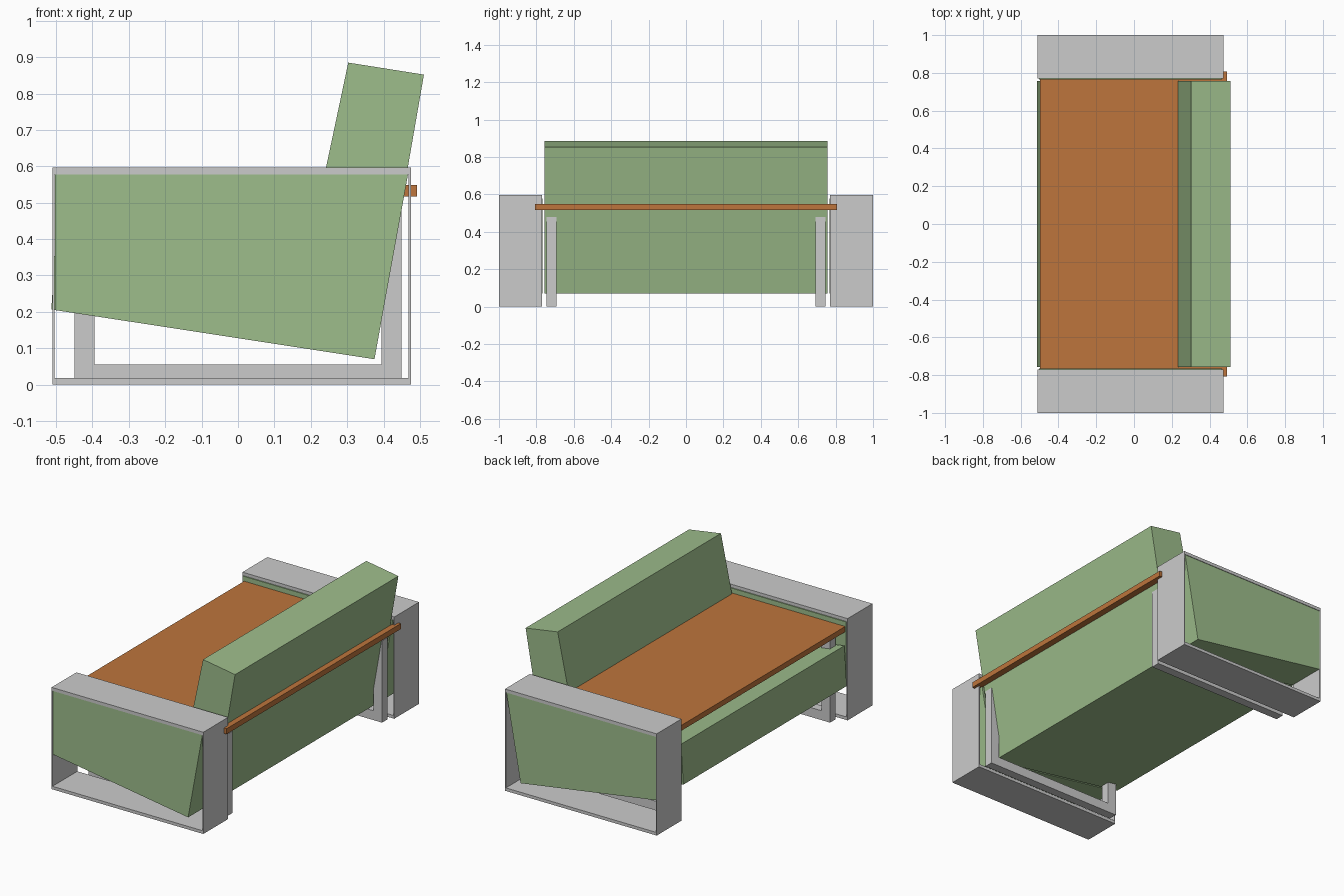
import bpy
import bmesh

if "Cube" in bpy.data.objects:
    bpy.data.objects.remove(bpy.data.objects["Cube"])


def material(name, rgb):
    m = bpy.data.materials.new(name)
    m.diffuse_color = (*rgb, 1.0)
    m.use_nodes = True
    m.node_tree.nodes["Principled BSDF"].inputs["Base Color"].default_value = m.diffuse_color
    return m


GREY = material("light grey", (0.60, 0.60, 0.60))
GREEN = material("sage green", (0.34, 0.51, 0.26))
ORANGE = material("orange wood", (0.51, 0.178, 0.045))


def finish(name, bm, mat):
    bmesh.ops.recalc_face_normals(bm, faces=bm.faces[:])
    me = bpy.data.meshes.new(name)
    bm.to_mesh(me)
    bm.free()
    me.materials.append(mat)
    ob = bpy.data.objects.new(name, me)
    bpy.context.collection.objects.link(ob)
    return ob


def prism(name, profile, y0, y1, mat):
    """Extrude an x-z profile from y0 to y1."""
    bm = bmesh.new()
    face = bm.faces.new([bm.verts.new((x, y0, z)) for x, z in profile])
    new = bmesh.ops.extrude_face_region(bm, geom=[face])["geom"]
    bmesh.ops.translate(bm, vec=(0, y1 - y0, 0),
                        verts=[g for g in new if isinstance(g, bmesh.types.BMVert)])
    return finish(name, bm, mat)


def rect(x0, x1, z0, z1):
    return [(x0, z0), (x1, z0), (x1, z1), (x0, z1)]


def ring(name, outer, inner, y0, y1, mat):
    """Rectangular x-z frame, open along y."""
    bm = bmesh.new()
    loops = [[bm.verts.new((x, y, z)) for x, z in prof]
             for prof, y in ((outer, y0), (outer, y1), (inner, y1), (inner, y0))]
    for a, b in zip(loops, loops[1:] + loops[:1]):
        for i in range(4):
            j = (i + 1) % 4
            bm.faces.new((a[i], a[j], b[j], b[i]))
    return finish(name, bm, mat)


# Arms, arm panels and inner leg frames on both sides
for side, s in (("front", -1), ("back", 1)):
    ring(side + "_arm_frame", rect(-0.51, 0.475, 0, 0.597),
         rect(-0.504, 0.469, 0.018, 0.578), s * 0.77, s * 1.0, GREY)
    prism(side + "_arm_panel",
          [(-0.503, 0.205), (0.375, 0.07), (0.467, 0.577), (-0.503, 0.577)],
          s * 0.766, s * 0.998, GREEN)
    ring(side + "_leg_frame", rect(-0.45, 0.45, 0, 0.48),
         rect(-0.395, 0.395, 0.055, 0.43), s * 0.693, s * 0.745, GREY)

# Sloping seat block and leaning back cushion
prism("seat_block", [(-0.513, 0.207), (0.374, 0.071), (0.415, 0.30), (-0.498, 0.44)],
      -0.757, 0.757, GREEN)
prism("back_cushion", [(0.16, 0.104), (0.375, 0.07), (0.511, 0.852), (0.303, 0.885), (0.232, 0.55)],
      -0.757, 0.757, GREEN)

# Seat board, let into the arms
prism("seat_board", rect(-0.497, 0.492, 0.517, 0.549), -0.808, 0.808, ORANGE)
